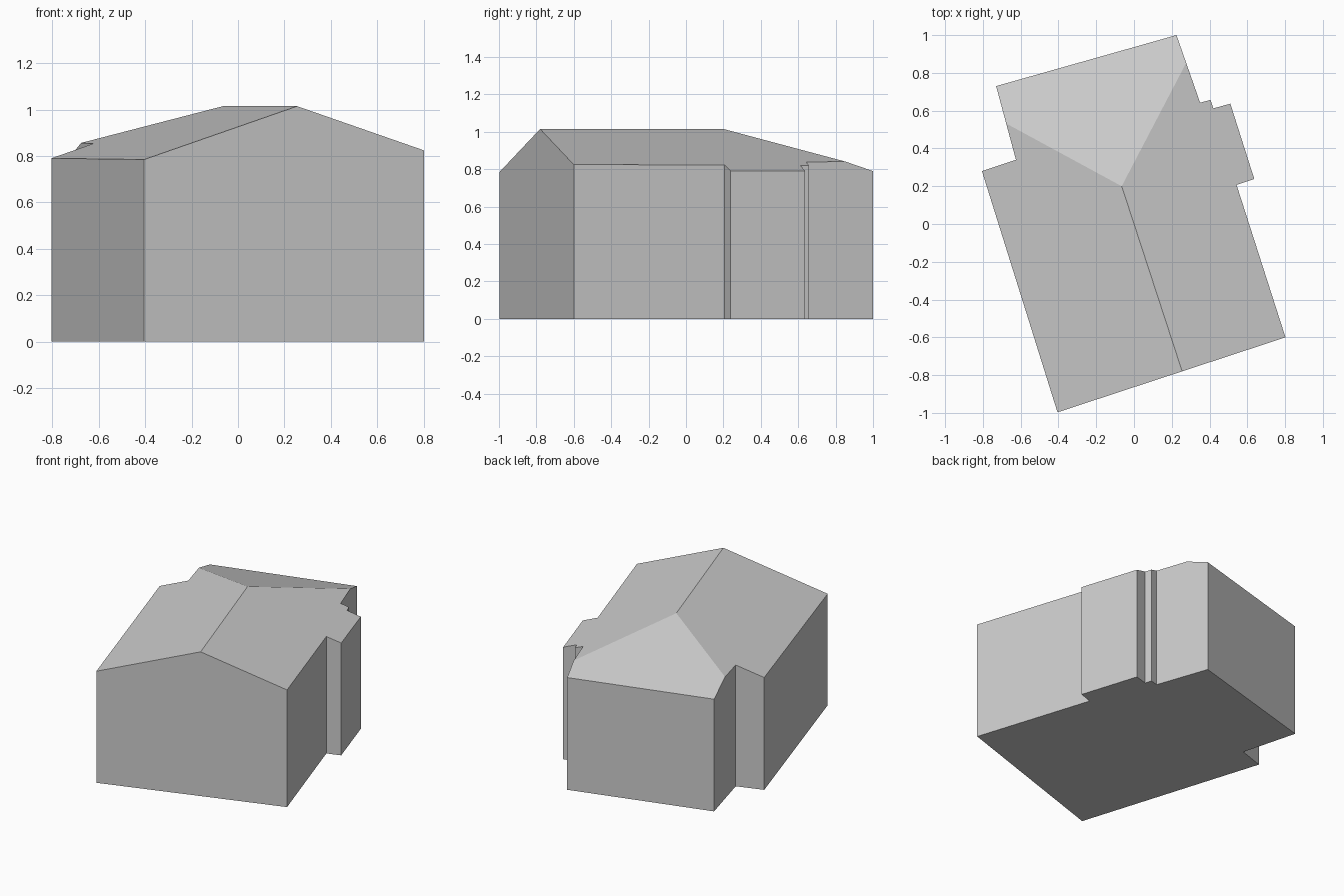
import bpy
import bmesh
from mathutils import Vector

cube = bpy.data.objects.get("Cube")
if cube:
    bpy.data.objects.remove(cube, do_unlink=True)

# Plain grey for the whole building
grey = bpy.data.materials.new("plain grey")
grey.use_nodes = True
colour = (0.6, 0.6, 0.6, 1)
grey.diffuse_color = colour
grey.node_tree.nodes["Principled BSDF"].inputs["Base Color"].default_value = colour

# Footprint with side bay, small chimney step and narrower back wing
footprint = [
    (-0.405, -0.997), (0.802, -0.6), (0.543, 0.207), (0.637, 0.238),
    (0.51, 0.637), (0.42, 0.612), (0.405, 0.657), (0.35, 0.642),
    (0.225, 1.0), (-0.73, 0.73), (-0.625, 0.34), (-0.805, 0.28),
]
ridge_front = Vector((0.255, -0.78, 1.015))
ridge_back = Vector((-0.065, 0.2, 1.015))


def cut_slope(bm, point, outward, slope):
    """Trim the block with a roof plane falling in the outward direction."""
    normal = Vector((outward.x * slope, outward.y * slope, 1)).normalized()
    cut = bmesh.ops.bisect_plane(
        bm, geom=bm.verts[:] + bm.edges[:] + bm.faces[:], dist=1e-5,
        plane_co=point, plane_no=normal, clear_outer=True)
    edges = [e for e in bm.edges if e.is_boundary]
    bmesh.ops.contextual_create(bm, geom=edges)


# Walls raised as one block
bm = bmesh.new()
base = bm.faces.new([bm.verts.new((x, y, 0)) for x, y in footprint])
raised = bmesh.ops.extrude_face_region(bm, geom=[base], use_keep_orig=True)
top = [g for g in raised["geom"] if isinstance(g, bmesh.types.BMVert)]
bmesh.ops.translate(bm, verts=top, vec=(0, 0, 1.5))
bmesh.ops.recalc_face_normals(bm, faces=bm.faces)

# Two long roof slopes either side of the ridge, and the hip at the back
along = (ridge_back - ridge_front).normalized()
side = Vector((along.y, -along.x, 0))
back = Vector((-0.272, 0.962, 0))
cut_slope(bm, ridge_back, side, 0.331)
cut_slope(bm, ridge_back, -side, 0.331)
cut_slope(bm, ridge_back, back, 0.326)
bmesh.ops.recalc_face_normals(bm, faces=bm.faces)

mesh = bpy.data.meshes.new("house")
bm.to_mesh(mesh)
bm.free()
mesh.materials.append(grey)
house = bpy.data.objects.new("house", mesh)
bpy.context.collection.objects.link(house)
